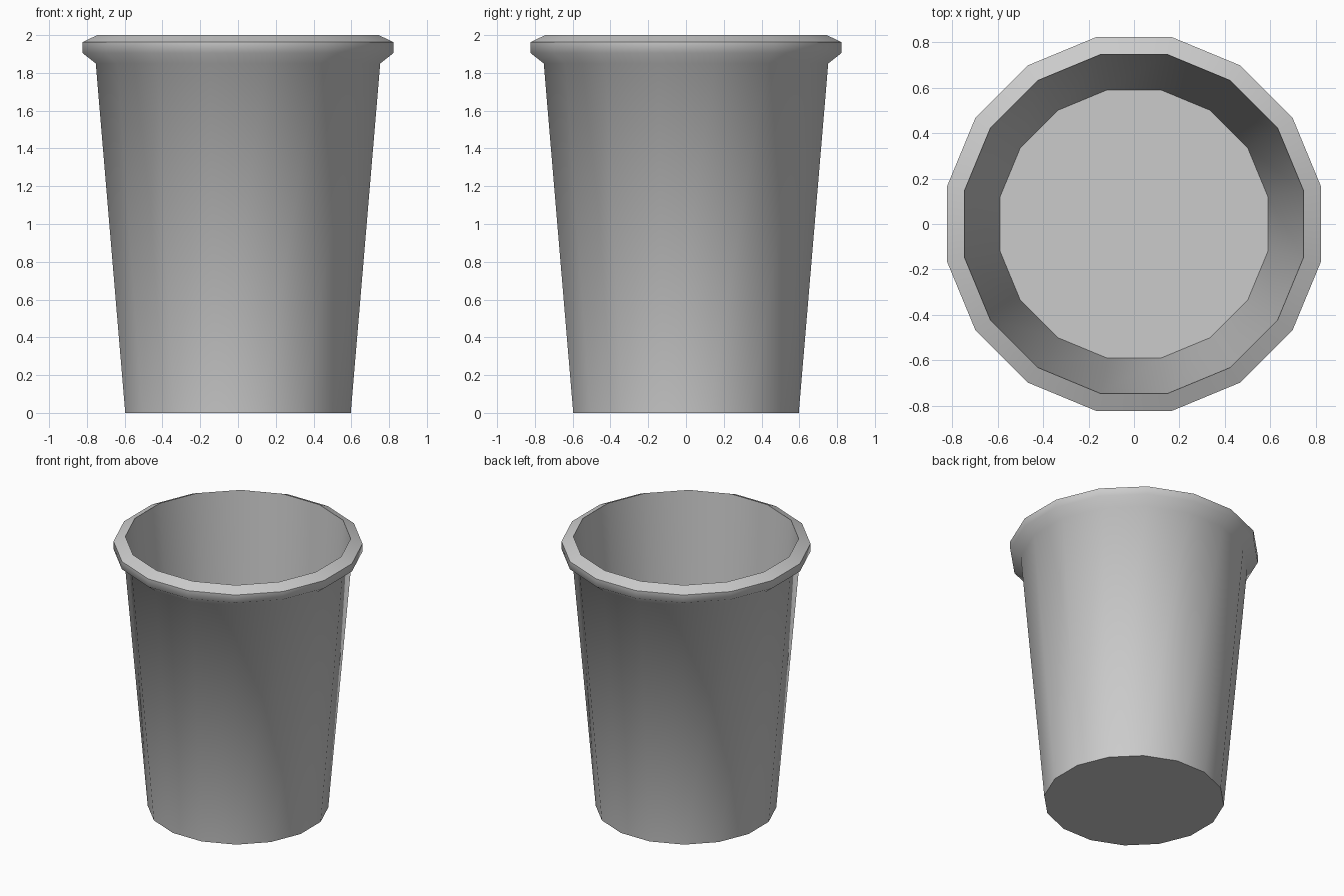
import bpy, bmesh, math

if "Cube" in bpy.data.objects:
    bpy.data.objects.remove(bpy.data.objects["Cube"])

SIDES = 16
STEP = 2 * math.pi / SIDES

# Cup profile (half width across flats, z): outer base, wall, lip, inner wall, inner floor
profile = [(0.597, 0.0), (0.753, 1.85), (0.823, 1.905), (0.823, 1.963),
           (0.745, 2.0), (0.590, 0.012)]

bm = bmesh.new()


def ring(apothem, z):
    r = apothem / math.cos(STEP / 2)
    return [bm.verts.new((r * math.cos((i + 0.5) * STEP),
                          r * math.sin((i + 0.5) * STEP), z)) for i in range(SIDES)]


# Skin the rings, then close the base and the inner floor
rings = [ring(a, z) for a, z in profile]
for low, high in zip(rings, rings[1:]):
    for i in range(SIDES):
        j = (i + 1) % SIDES
        bm.faces.new((low[i], low[j], high[j], high[i]))
bm.faces.new(rings[0][::-1])
bm.faces.new(rings[-1])
bmesh.ops.recalc_face_normals(bm, faces=bm.faces[:])

mesh = bpy.data.meshes.new("cup")
bm.to_mesh(mesh)
bm.free()
cup = bpy.data.objects.new("cup", mesh)
bpy.context.collection.objects.link(cup)

# Smooth walls, crisp lip and base edges
bpy.context.view_layer.objects.active = cup
cup.select_set(True)
bpy.ops.object.shade_smooth_by_angle(angle=math.radians(60))
